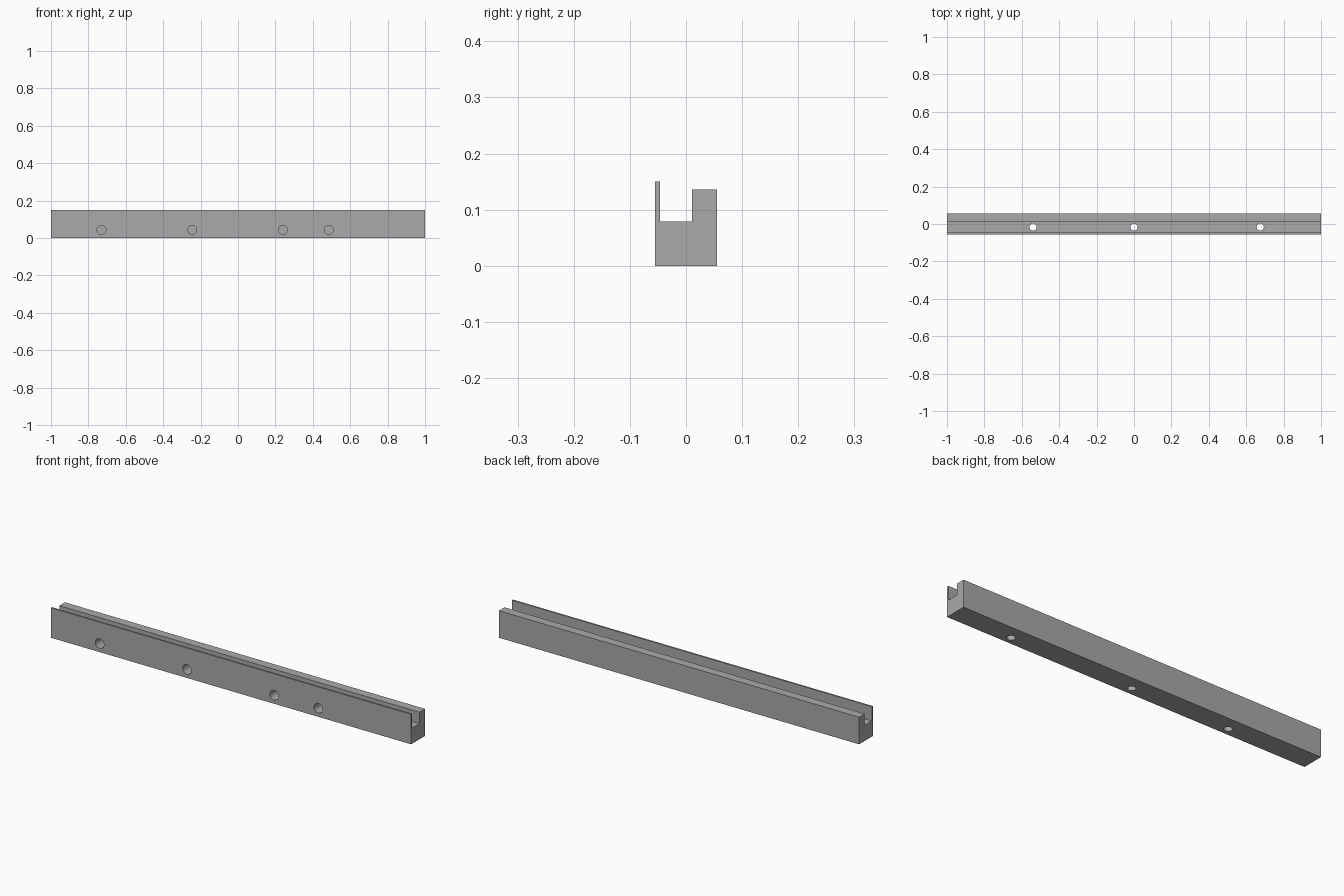
import bpy
import bmesh
import math

if "Cube" in bpy.data.objects:
    bpy.data.objects.remove(bpy.data.objects["Cube"])

LENGTH = 2.0
grey = bpy.data.materials.new("plain_grey")
grey.diffuse_color = (0.40, 0.40, 0.40, 1)
grey.use_nodes = True
grey.node_tree.nodes["Principled BSDF"].inputs["Base Color"].default_value = grey.diffuse_color

# Channel rail: cross-section in (y, z) extruded along x
PROFILE = [(-0.055, 0), (0.055, 0), (0.055, 0.136), (0.011, 0.136),
           (0.011, 0.079), (-0.046, 0.079), (-0.046, 0.15), (-0.055, 0.15)]
bm = bmesh.new()
section = bm.faces.new([bm.verts.new((-LENGTH / 2, y, z)) for y, z in PROFILE])
ext = bmesh.ops.extrude_face_region(bm, geom=[section])
verts = [g for g in ext["geom"] if isinstance(g, bmesh.types.BMVert)]
bmesh.ops.translate(bm, vec=(LENGTH, 0, 0), verts=verts)
bmesh.ops.recalc_face_normals(bm, faces=bm.faces)
mesh = bpy.data.meshes.new("channel_rail")
bm.to_mesh(mesh)
bm.free()
mesh.materials.append(grey)
rail = bpy.data.objects.new("channel_rail", mesh)
bpy.context.collection.objects.link(rail)


def drill(name, location, radius, depth, rotation=(0, 0, 0)):
    """Cut a round hole into the rail."""
    bpy.ops.mesh.primitive_cylinder_add(vertices=32, radius=radius, depth=depth,
                                        location=location, rotation=rotation)
    cutter = bpy.context.object
    cutter.name = name
    cutter.data.materials.append(grey)
    mod = rail.modifiers.new(name, 'BOOLEAN')
    mod.operation = 'DIFFERENCE'
    mod.solver = 'EXACT'
    mod.object = cutter
    bpy.context.view_layer.objects.active = rail
    bpy.ops.object.modifier_apply(modifier=name)
    bpy.data.objects.remove(cutter)


# Blind holes in the front face
for x in (-0.73, -0.245, 0.24, 0.485):
    drill("front_hole", (x, -0.055, 0.043), 0.024, 0.14, (math.pi / 2, 0, 0))

# Through holes in the channel floor
for x in (-0.54, 0.0, 0.675):
    drill("floor_hole", (x, -0.0165, 0.04), 0.019, 0.12)

# Smooth hole walls, crisp rail edges
bpy.ops.object.select_all(action='DESELECT')
rail.select_set(True)
bpy.context.view_layer.objects.active = rail
bpy.ops.object.shade_smooth_by_angle(angle=math.radians(30))
